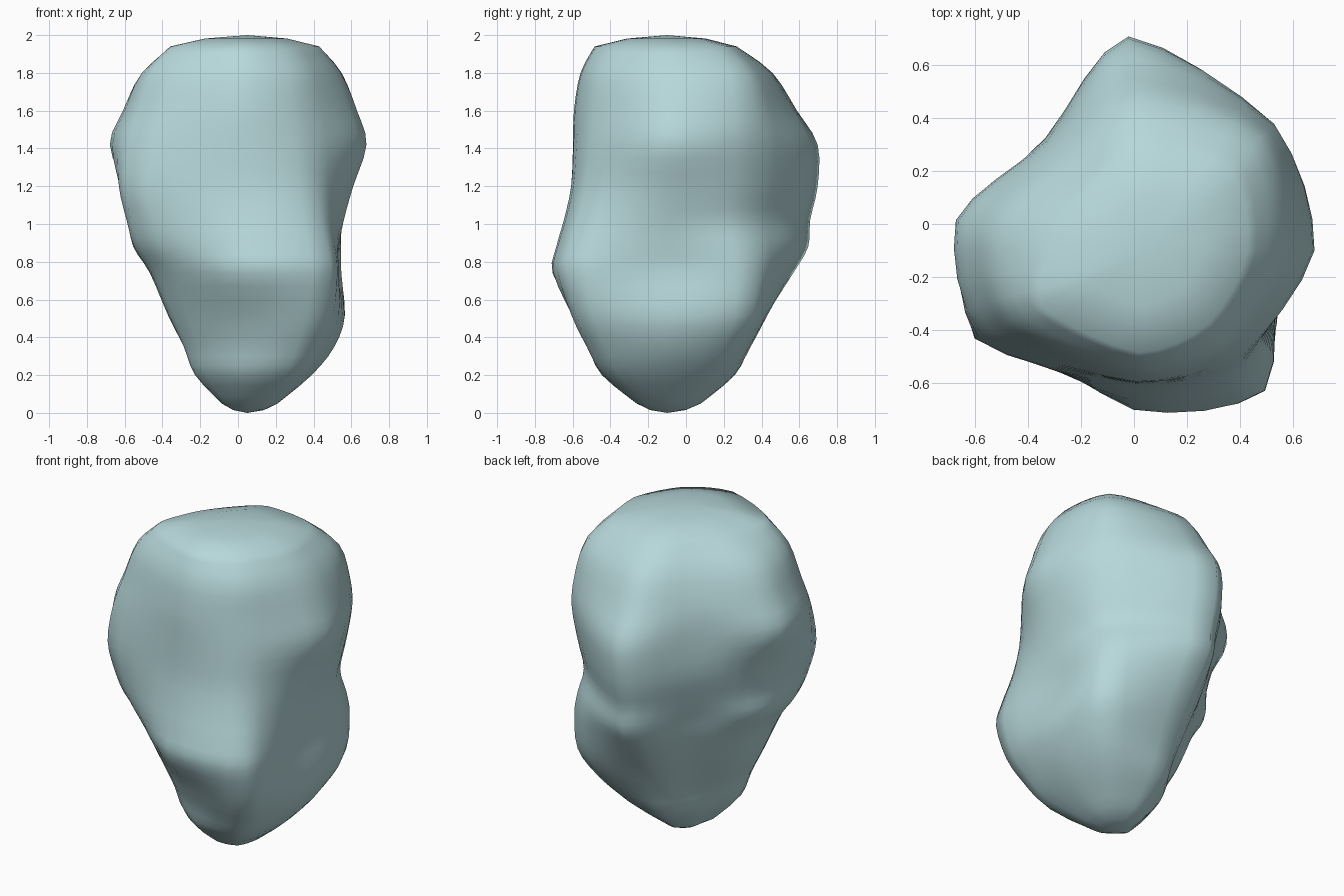
import bpy, bmesh, math

if "Cube" in bpy.data.objects:
    bpy.data.objects.remove(bpy.data.objects["Cube"])

# Radii of the boulder in eight directions (degrees) at each height
DIRS = [0, 45, 95, 132, 171, 207, 265, 310]
LEVELS = [
    (0.05, .16, .17, .18, .15, .12, .15, .16, .18),
    (0.20, .34, .38, .36, .27, .25, .30, .33, .41),
    (0.35, .46, .53, .44, .31, .32, .36, .38, .53),
    (0.52, .515, .64, .53, .38, .41, .44, .46, .63),
    (0.74, .475, .66, .67, .46, .50, .54, .595, .69),
    (0.88, .485, .64, .75, .49, .58, .635, .58, .66),
    (1.02, .51, .605, .76, .53, .58, .69, .545, .61),
    (1.20, .56, .64, .80, .57, .63, .73, .51, .56),
    (1.42, .63, .675, .80, .565, .73, .70, .50, .53),
    (1.60, .58, .66, .69, .54, .66, .64, .495, .50),
    (1.80, .495, .60, .56, .45, .55, .57, .46, .46),
    (1.94, .38, .44, .37, .31, .34, .45, .385, .36),
]
CX, CY = 0.05, -0.10
SUB_A, SUB_Z = 4, 3


def spline(p0, p1, p2, p3, t):
    """Catmull-Rom point between p1 and p2."""
    return tuple(0.5 * (2*b + (c-a)*t + (2*a-5*b+4*c-d)*t*t + (3*b-a-3*c+d)*t**3)
                 for a, b, c, d in zip(p0, p1, p2, p3))


def ring(level):
    """Closed smooth cross-section at one height."""
    pts = [(CX + r*math.cos(math.radians(a)), CY + r*math.sin(math.radians(a)), level[0])
           for a, r in zip(DIRS, level[1:])]
    n = len(pts)
    out = []
    for i in range(n):
        p, q = pts[i], pts[(i+1) % n]
        for k in range(SUB_A):
            t = k/SUB_A
            s = spline(pts[i-1], p, q, pts[(i+2) % n], t)
            # Tighten the curve a little so the corners stay crisp
            out.append(tuple(.75*c + .25*(a + (b-a)*t) for c, a, b in zip(s, p, q)))
    return out


# Smooth the cross-sections from bottom to top
keys = [ring(l) for l in LEVELS]
rings = []
for i in range(len(keys) - 1):
    four = [keys[max(i-1, 0)], keys[i], keys[i+1], keys[min(i+2, len(keys)-1)]]
    for k in range(SUB_Z):
        rings.append([spline(*p, k/SUB_Z) for p in zip(*four)])
rings.append(keys[-1])


def cap(src, z_end):
    """Rounded shoulder ring between the end section and its pole."""
    return [(CX + (x-CX)*.55, CY + (y-CY)*.55, z + (z_end-z)*.7) for x, y, z in src]


rings = [cap(rings[0], 0)] + rings + [cap(rings[-1], 2)]

# Skin the boulder
bm = bmesh.new()
vr = [[bm.verts.new(p) for p in r] for r in rings]
n = len(vr[0])
for a, b in zip(vr, vr[1:]):
    for j in range(n):
        k = (j+1) % n
        bm.faces.new((a[j], a[k], b[k], b[j]))
bot, top = bm.verts.new((CX, CY, 0)), bm.verts.new((CX, CY, 2))
for j in range(n):
    k = (j+1) % n
    bm.faces.new((bot, vr[0][k], vr[0][j]))
    bm.faces.new((top, vr[-1][j], vr[-1][k]))
for f in bm.faces:
    f.smooth = True
mesh = bpy.data.meshes.new("boulder")
bm.to_mesh(mesh)
bm.free()

mat = bpy.data.materials.new("pale teal stone")
mat.diffuse_color = (0.47, 0.68, 0.70, 1)
mat.use_nodes = True
mat.node_tree.nodes["Principled BSDF"].inputs["Base Color"].default_value = mat.diffuse_color
mesh.materials.append(mat)
bpy.context.collection.objects.link(bpy.data.objects.new("boulder", mesh))
